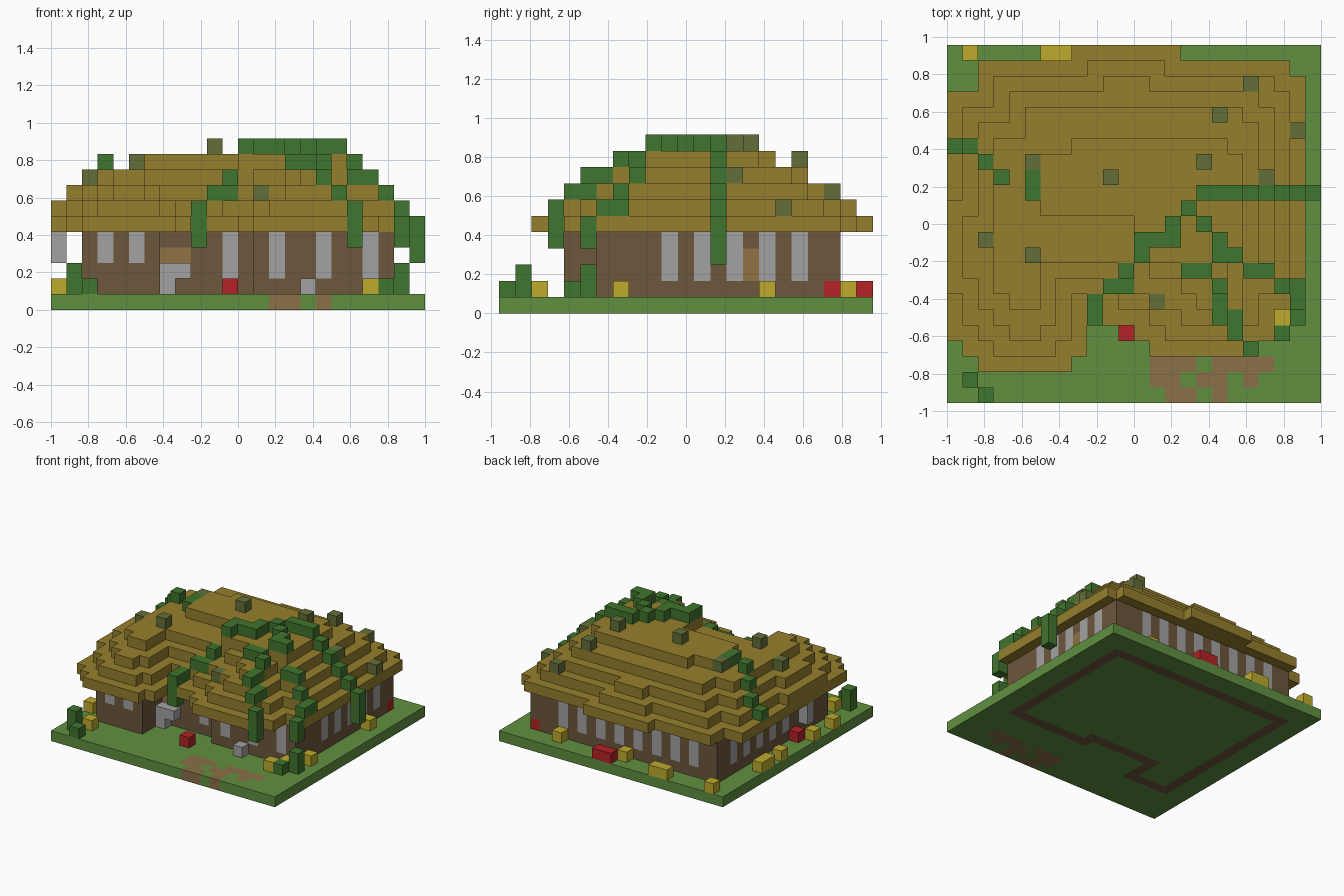
import bpy, bmesh
from mathutils import Vector

if "Cube" in bpy.data.objects:
    bpy.data.objects.remove(bpy.data.objects["Cube"], do_unlink=True)

WIDTH, DEPTH = 24, 23          # plot size in blocks: column (x) and row (from the back)
S = 2 / WIDTH
EAVES = 5                      # level of the lowest thatch layer
blocks = {}                    # (column, row, level) -> part name


def area(*boxes):
    """Plan cells covered by boxes (col start, col end, row start, row end)."""
    return {(c, r) for a, b, d, e in boxes for c in range(a, b) for r in range(d, e)}


def erode(cells):
    near = (-1, 0, 1)
    return {(c, r) for c, r in cells
            if all((c + a, r + b) in cells for a in near for b in near)}


def put(part, cells, low, high=None):
    for c, r in cells:
        if 0 <= c < WIDTH and 0 <= r < DEPTH:
            for k in range(low, (low if high is None else high) + 1):
                blocks[c, r, k] = part


# Lawn with a worn path
put("lawn", area((0, WIDTH, 0, DEPTH)), 0)
put("dirt_path", area((13, 16, 20, 21), (17, 21, 20, 21), (13, 15, 21, 22),
                      (16, 18, 21, 22), (19, 20, 21, 22), (14, 16, 22, 23),
                      (17, 18, 22, 23)), 0)

# Log walls around an open plan with two front wings
plan = area((2, 22, 2, 16), (2, 7, 2, 19), (13, 22, 2, 17))
walls = plan - erode(plan)
put("log_walls", walls, 0, EAVES - 1)

# Window columns at regular spacing
sides = {(c, r) for c, r in walls if c in (2, 21) and r % 2 == 0 and 3 < r < 14}
back = {(c, 2) for c in range(4, 20, 2)}
put("windows", sides | back, 2, 4)
put("windows", {(11, 15), (14, 16), (17, 16), (20, 16)}, 2, 4)
put("windows", {(3, 18), (5, 18), (0, 13)}, 3, 4)
put("wall_beams", {(21, 7)}, 2, 3)
put("wall_beams", {(7, 15), (8, 15)}, 3)
put("stone_steps", {(7, 16), (8, 16)}, 2)
put("stone_steps", {(7, 16), (16, 17)}, 1)

# Stepped thatch: each layer shrinks from the one below
layer = area((8, 15, 0, 17), (2, 22, 1, 17), (2, 23, 2, 17), (0, 9, 3, 19),
             (10, 21, 3, 18), (0, 23, 3, 17), (-1, 9, 9, 17), (1, 9, 3, 20),
             (2, 8, 3, 21), (12, 21, 9, 19), (13, 20, 9, 20))
layers = [layer]
for _ in range(3):
    layers.append(erode(layers[-1]))
layers[3] &= area((3, 21, 4, 17))
layers.append(area((6, 19, 7, 11), (8, 18, 6, 11), (12, 19, 9, 14)))
for n, cells in enumerate(layers):
    put("thatch_roof", cells, EAVES + n)


def roof_top(c, r):
    """First free level above the thatch."""
    return EAVES + sum((c, r) in cells for cells in layers)


STEP = {"n": (0, -1), "s": (0, 1), "e": (1, 0), "w": (-1, 0)}


def vine(c, r, path=""):
    """Lay a vine over the thatch, one block per word of the path."""
    put("vines", [(c, r)], roof_top(c, r))
    for word in path.split():
        for letter in word:
            c, r = c + STEP[letter][0], r + STEP[letter][1]
        put("vines", [(c, r)], roof_top(c, r))


# Vines trailing over the roof and hanging off the eaves
vine(23, 9, "w w w w w w w sw sw s w w s sw s w sw s")
vine(16, 11, "se s e se e se e s s")
vine(15, 14, "e se s s e s se")
vine(0, 6, "e se se")
vine(5, 8, "s")
put("vines", {(23, 9)}, 3, 5)
put("vines", {(9, 17)}, 4, 6)
put("vines", {(19, 19), (22, 17)}, 4, 5)

# Moss tufts on the thatch
for c, r in ((19, 2), (17, 4), (22, 5), (5, 7), (16, 7), (20, 8),
             (10, 8), (2, 12), (5, 13), (13, 16)):
    put("moss_tufts", [(c, r)], roof_top(c, r))

# Shrubs and flowers on the lawn
put("shrubs", {(1, 21), (22, 17)}, 1, 2)
put("shrubs", {(2, 22), (21, 18)}, 1)
put("yellow_flowers", {(1, 0), (6, 0), (7, 0), (11, 1), (18, 1), (22, 6), (22, 15),
                       (21, 17), (20, 18), (2, 20), (0, 17), (0, 14), (0, 9),
                       (0, 6), (0, 7)}, 1)
put("red_flowers", {(12, 0), (13, 0), (21, 2), (11, 18), (1, 13)}, 1)


def material(name, code):
    srgb = [int(code[n:n + 2], 16) / 255 for n in (0, 2, 4)]
    color = [((v + 0.055) / 1.055) ** 2.4 for v in srgb] + [1]
    mat = bpy.data.materials.new(name)
    mat.use_nodes = True
    mat.diffuse_color = color
    mat.node_tree.nodes["Principled BSDF"].inputs["Base Color"].default_value = color
    return mat


grey = material("pale grey", "A2A2A2")
green = material("leaf green", "40752E")
MATERIALS = {
    "lawn": material("grass green", "609040"),
    "dirt_path": material("dirt brown", "8A7048"),
    "log_walls": material("bark brown", "6D573C"),
    "windows": grey, "stone_steps": grey,
    "wall_beams": material("plank tan", "8E7243"),
    "thatch_roof": material("straw gold", "957F2D"),
    "vines": green, "shrubs": green,
    "moss_tufts": material("moss olive", "636E38"),
    "yellow_flowers": material("flower yellow", "BDAB2D"),
    "red_flowers": material("flower red", "B32226"),
}


def build(part, mat):
    """Mesh the exposed faces of one part."""
    bm = bmesh.new()
    corners = {}

    def corner(p):
        key = tuple(p)
        if key not in corners:
            c, r, k = key
            corners[key] = bm.verts.new(((c - WIDTH / 2) * S, (DEPTH / 2 - r) * S, k * S))
        return corners[key]

    for cell in [b for b, name in blocks.items() if name == part]:
        for axis in range(3):
            for side in (0, 1):
                step = Vector((0, 0, 0))
                step[axis] = 2 * side - 1
                if tuple(int(v) for v in Vector(cell) + step) in blocks:
                    continue
                quad = []
                for a, b in ((0, 0), (1, 0), (1, 1), (0, 1)):
                    p = list(cell)
                    p[axis] += side
                    p[(axis + 1) % 3] += a
                    p[(axis + 2) % 3] += b
                    quad.append(corner(p))
                # Rows run backwards, so the winding is mirrored
                bm.faces.new(quad if side == 0 else quad[::-1])
    mesh = bpy.data.meshes.new(part)
    bm.to_mesh(mesh)
    bm.free()
    mesh.materials.append(mat)
    bpy.context.collection.objects.link(bpy.data.objects.new(part, mesh))


for part, mat in MATERIALS.items():
    build(part, mat)
